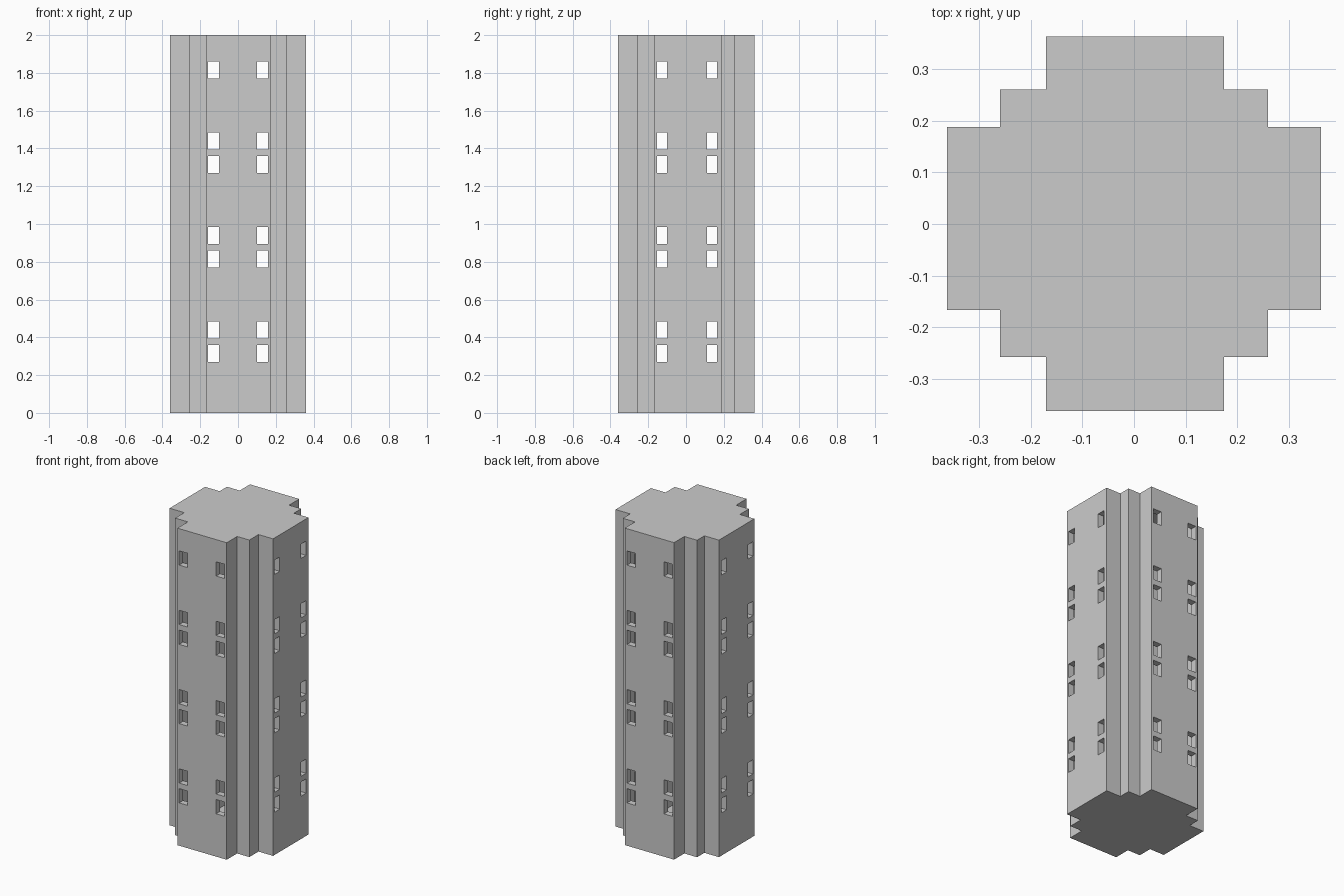
import bpy, bmesh

if "Cube" in bpy.data.objects:
    bpy.data.objects.remove(bpy.data.objects["Cube"])

H = 2.0
DEPTH = 0.04                                   # window reveal depth
WX = [-0.158, -0.10, 0.10, 0.158]              # window edges, front and back walls
WY = [-0.153, -0.10, 0.111, 0.164]             # window edges, side walls
ROWS = [(z, z + 0.09) for z in (0.27, 0.395, 0.77, 0.895, 1.27, 1.395, 1.77)]

X0, X1, Y0, Y1 = -0.17, 0.174, -0.166, 0.187   # extents of the four projecting wings
M, E = 0.259, 0.361                            # stepped corner, outer wall

# Stepped plan, counter-clockwise, with window edges included
plan = [(x, -E) for x in [X0] + WX + [X1]]
plan += [(X1, -M + 0.002), (M, -M + 0.002), (M, Y0)]
plan += [(E, y) for y in [Y0] + WY + [Y1]]
plan += [(M, Y1), (M, M + 0.001), (X1, M + 0.001)]
plan += [(x, E + 0.001) for x in reversed([X0] + WX + [X1])]
plan += [(X0, M + 0.001), (-M, M + 0.001), (-M, Y1)]
plan += [(-E, y) for y in reversed([Y0] + WY + [Y1])]
plan += [(-M, Y0), (-M, -M + 0.002), (X0, -M + 0.002)]

# Hollow tower shell with floor and roof
bm = bmesh.new()
low = [bm.verts.new((x, y, 0)) for x, y in plan]
high = [bm.verts.new((x, y, H)) for x, y in plan]
bm.faces.new(low[::-1])
bm.faces.new(high)
n = len(plan)
for i in range(n):
    j = (i + 1) % n
    bm.faces.new((low[i], low[j], high[j], high[i]))
bm.normal_update()

# Horizontal cuts at window sills and heads
for row in ROWS:
    for z in row:
        bmesh.ops.bisect_plane(bm, geom=bm.verts[:] + bm.edges[:] + bm.faces[:],
                               plane_co=(0, 0, z), plane_no=(0, 0, 1))
bm.normal_update()


def between(v, edges):
    return edges[0] < v < edges[1] or edges[2] < v < edges[3]


def is_window(f):
    if abs(f.normal.z) > 0.5:
        return False
    c = f.calc_center_median()
    if not any(a < c.z < b for a, b in ROWS):
        return False
    return (abs(c.y) > 0.35 and between(c.x, WX)) or (abs(c.x) > 0.35 and between(c.y, WY))


# Open windows with reveals turned inward
panes = [f for f in bm.faces if is_window(f)]
panes = bmesh.ops.extrude_discrete_faces(bm, faces=panes)["faces"]
for f in panes:
    f.normal_update()
    bmesh.ops.translate(bm, verts=f.verts[:], vec=f.normal * -DEPTH)
bmesh.ops.delete(bm, geom=panes, context='FACES_ONLY')
bm.normal_update()

mesh = bpy.data.meshes.new("tower")
bm.to_mesh(mesh)
bm.free()
tower = bpy.data.objects.new("tower", mesh)
bpy.context.collection.objects.link(tower)
